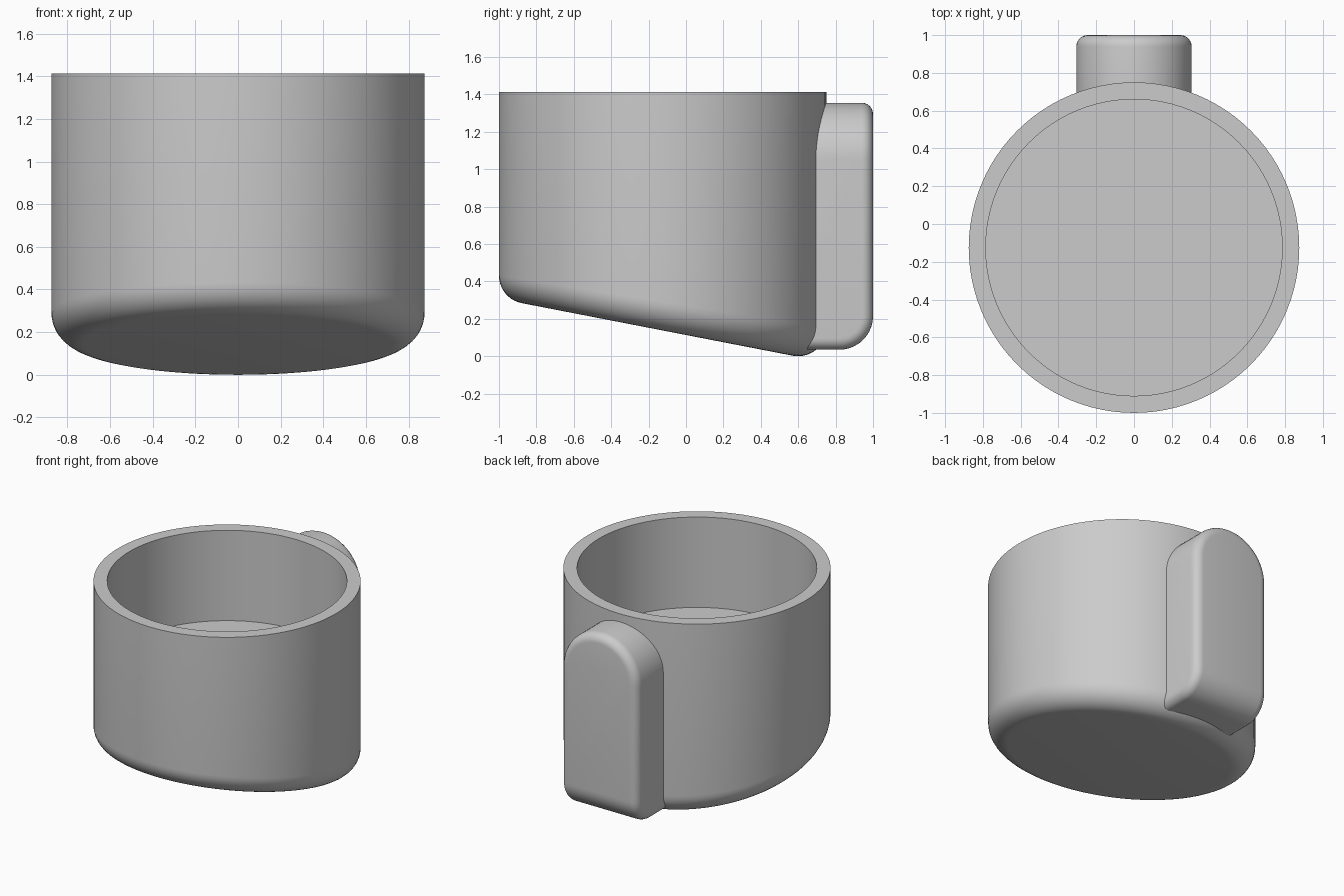
import bpy, bmesh, math
from mathutils import Vector

if "Cube" in bpy.data.objects:
    bpy.data.objects.remove(bpy.data.objects["Cube"], do_unlink=True)

grey = bpy.data.materials.new("plain grey")
grey.use_nodes = True
GREY = (0.6, 0.6, 0.6, 1)
grey.diffuse_color = GREY
grey.node_tree.nodes["Principled BSDF"].inputs["Base Color"].default_value = GREY

CENTRE_Y, RADIUS, INNER, TOP, FLOOR = -0.125, 0.875, 0.785, 1.413, 0.76
FILLET, SLOPE = 0.15, 0.194
SEGS = 96


def finish(name, bm):
    bmesh.ops.recalc_face_normals(bm, faces=bm.faces)
    mesh = bpy.data.meshes.new(name)
    bm.to_mesh(mesh)
    bm.free()
    mesh.materials.append(grey)
    obj = bpy.data.objects.new(name, mesh)
    bpy.context.collection.objects.link(obj)
    return obj


def smooth(obj):
    bpy.ops.object.select_all(action="DESELECT")
    obj.select_set(True)
    bpy.context.view_layer.objects.active = obj
    bpy.ops.object.shade_smooth_by_angle(angle=math.radians(35))


# Cup: rings from the inner floor, over the rim, down to the slanted underside
bm = bmesh.new()
angles = [2 * math.pi * i / SEGS for i in range(SEGS)]


def ring(radius, z):
    return [bm.verts.new((radius * math.cos(a), CENTRE_Y + radius * math.sin(a), z)) for a in angles]


rings = [ring(INNER, FLOOR), ring(INNER, TOP), ring(RADIUS, TOP)]
down = Vector((0, -SLOPE, -1)).normalized()
back_y = CENTRE_Y + RADIUS - FILLET
STEPS = 10
for k in range(STEPS + 1):
    loop = []
    for a in angles:
        # ball rolled between the wall and the sloping base
        out = Vector((math.cos(a), math.sin(a), 0))
        ball = out * (RADIUS - FILLET) + Vector((0, CENTRE_Y, 0))
        ball.z = FILLET + SLOPE * (back_y - ball.y)
        loop.append(bm.verts.new(ball + out.slerp(down, k / STEPS) * FILLET))
    rings.append(loop)
for r0, r1 in zip(rings, rings[1:]):
    for i in range(SEGS):
        j = (i + 1) % SEGS
        bm.faces.new((r0[i], r0[j], r1[j], r1[i]))
bm.faces.new(rings[0])
bm.faces.new(rings[-1])
smooth(finish("cup", bm))

# Handle: arched prism with a round lower heel and softened outer edges
HALF, BACK, START, BOTTOM, ARCH = 0.305, 1.0, 0.5, 0.035, 1.05
bm = bmesh.new()
outline = [(-HALF, BOTTOM), (HALF, BOTTOM)]
outline += [(HALF * math.cos(math.pi * i / 32), ARCH + HALF * math.sin(math.pi * i / 32)) for i in range(33)]
base = bm.faces.new([bm.verts.new((x, START, z)) for x, z in outline])
grown = bmesh.ops.extrude_face_region(bm, geom=[base], use_keep_orig=True)
for v in grown["geom"]:
    if isinstance(v, bmesh.types.BMVert):
        v.co.y = BACK
bmesh.ops.recalc_face_normals(bm, faces=bm.faces)
heel = [e for e in bm.edges if all(v.co.y > 0.99 and v.co.z < 0.1 for v in e.verts)]
bmesh.ops.bevel(bm, geom=heel, offset=0.18, segments=10, profile=0.5, affect="EDGES")
rim = [e for e in bm.edges
       if e.calc_face_angle(0) > 1.0 and max(v.co.y for v in e.verts) > START + 0.01]
bmesh.ops.bevel(bm, geom=rim, offset=0.06, segments=6, profile=0.5, affect="EDGES")
handle = finish("handle", bm)

# Hidden cutter keeps the handle out of the cavity
bm = bmesh.new()
bmesh.ops.create_cone(bm, cap_ends=True, segments=SEGS, radius1=0.83, radius2=0.83, depth=1.5)
bmesh.ops.translate(bm, verts=bm.verts, vec=(0, CENTRE_Y, 1.35))
cutter = finish("handle_cutter", bm)
cutter.hide_render = True
cutter.display_type = "WIRE"
smooth(handle)
cut = handle.modifiers.new("cut", "BOOLEAN")
cut.operation = "DIFFERENCE"
cut.solver = "EXACT"
cut.object = cutter
bpy.context.view_layer.objects.active = handle
bpy.ops.object.modifier_move_to_index(modifier="cut", index=0)
cutter.hide_set(True)
